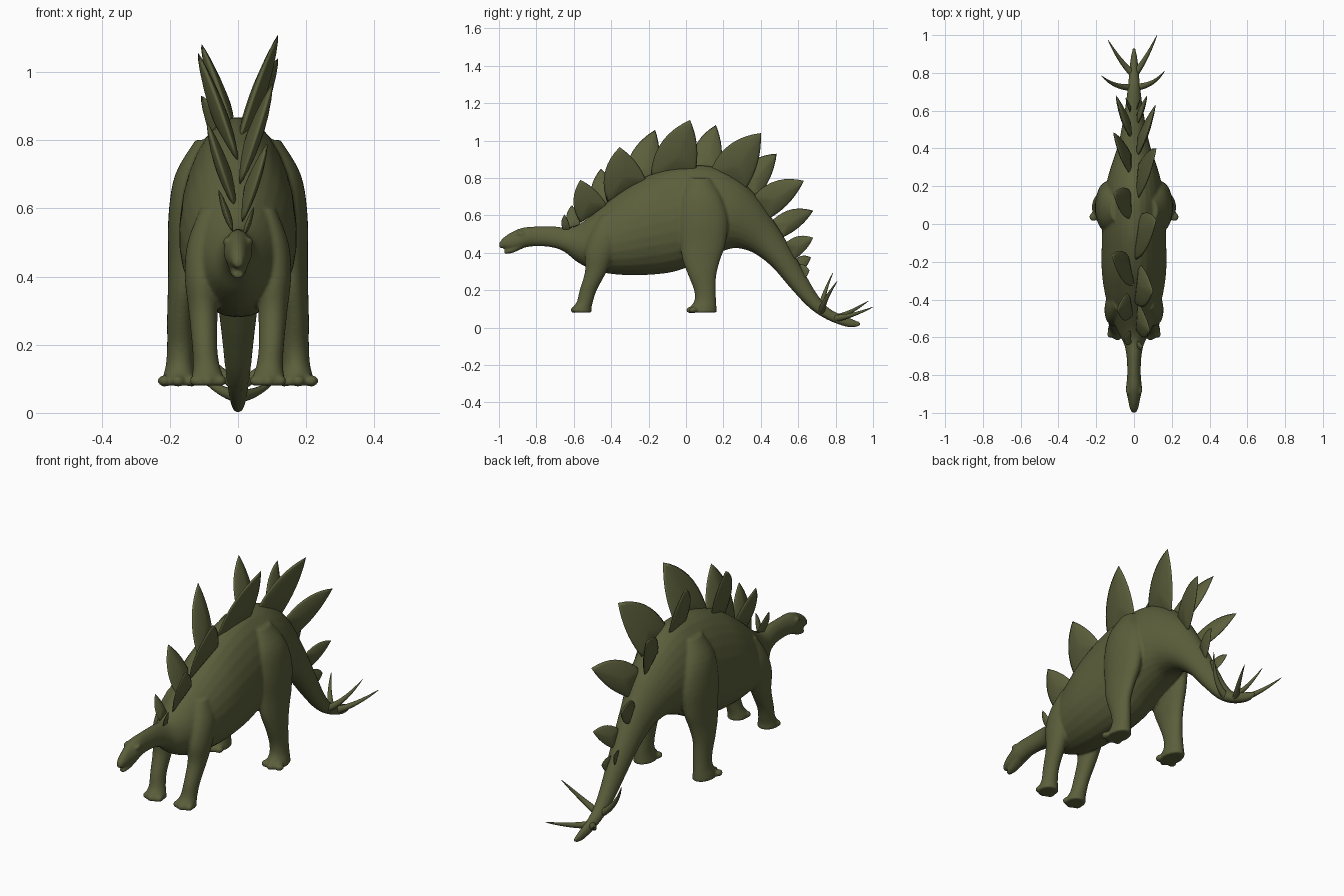
import bpy, bmesh, math
from mathutils import Vector

if "Cube" in bpy.data.objects:
    bpy.data.objects.remove(bpy.data.objects["Cube"])

green = bpy.data.materials.new("olive green")
green.diffuse_color = (0.105, 0.115, 0.044, 1)
green.use_nodes = True
green.node_tree.nodes["Principled BSDF"].inputs["Base Color"].default_value = green.diffuse_color


def spline(rows, sub):
    """Catmull-Rom resampling of rows of numbers."""
    out = []
    for i in range(len(rows) - 1):
        a, b, c, d = rows[max(i - 1, 0)], rows[i], rows[i + 1], rows[min(i + 2, len(rows) - 1)]
        for k in range(sub):
            t = k / sub
            out.append([0.5 * (2 * q + (r - p) * t + (2 * p - 5 * q + 4 * r - s) * t * t
                               + (3 * q - p - 3 * r + s) * t ** 3)
                        for p, q, r, s in zip(a, b, c, d)])
    out.append(list(rows[-1]))
    return out


def loft(bm, rings):
    """Skin closed rings of points and close both ends."""
    vs = [[bm.verts.new(p) for p in r] for r in rings]
    n = len(vs[0])
    for a, b in zip(vs, vs[1:]):
        for i in range(n):
            bm.faces.new((a[i], a[(i + 1) % n], b[(i + 1) % n], b[i]))
    bm.faces.new(vs[0][::-1])
    bm.faces.new(vs[-1])


def ball(bm, pos, size):
    new = bmesh.ops.create_uvsphere(bm, u_segments=16, v_segments=10, radius=1)["verts"]
    for v in new:
        v.co = Vector(pos) + Vector([c * s for c, s in zip(v.co, size)])


def finish(bm, name):
    bmesh.ops.recalc_face_normals(bm, faces=bm.faces)
    for f in bm.faces:
        f.smooth = True
    me = bpy.data.meshes.new(name)
    bm.to_mesh(me)
    bm.free()
    me.materials.append(green)
    ob = bpy.data.objects.new(name, me)
    bpy.context.collection.objects.link(ob)
    return ob


ANG = [2 * math.pi * i / 28 for i in range(28)]
bm = bmesh.new()

# Trunk from snout to tail: top y, top z, bottom y, bottom z, half width
trunk = [
    (-1.0, .452, -.998, .425, .012), (-.975, .482, -.968, .424, .023),
    (-.93, .512, -.935, .415, .031), (-.87, .535, -.875, .425, .042),
    (-.80, .54, -.81, .435, .036), (-.70, .54, -.72, .43, .038),
    (-.62, .535, -.65, .405, .052), (-.56, .56, -.58, .35, .085),
    (-.47, .63, -.49, .305, .122), (-.37, .71, -.38, .285, .152),
    (-.25, .79, -.25, .28, .17), (-.1, .85, -.1, .292, .17),
    (.03, .868, 0, .32, .165), (.16, .856, .1, .37, .158),
    (.28, .795, .2, .41, .14), (.38, .70, .27, .425, .115),
    (.47, .57, .36, .40, .085), (.55, .44, .46, .325, .066),
    (.63, .30, .56, .21, .05), (.70, .18, .66, .105, .038),
    (.77, .10, .76, .04, .029), (.88, .05, .87, .002, .018),
    (.935, .028, .93, .008, .006)]
rings = []
for ty, tz, by, bz, w in spline(trunk, 5):
    top, bot = Vector((0, ty, tz)), Vector((0, by, bz))
    mid, half = (top + bot) / 2, (top - bot) / 2
    rings.append([mid + half * math.cos(a)
                  + Vector((w * math.sin(a) * (1 - .12 * math.cos(a)), 0, 0)) for a in ANG])
loft(bm, rings)

# Lower jaw
jaw = [(-.972, .404, .010, .012), (-.955, .407, .013, .019),
       (-.92, .418, .016, .026), (-.87, .445, .02, .032)]
loft(bm, [[(w * math.sin(a), y, z + h * math.cos(a)) for a in ANG]
          for y, z, h, w in spline(jaw, 4)])

# Legs: z, centre y, half length, centre x, half width
front_leg = [(.08, -.558, .054, .088, .05), (.105, -.556, .051, .089, .047),
             (.14, -.540, .043, .093, .039), (.2, -.523, .046, .098, .037),
             (.3, -.482, .058, .102, .043), (.4, -.46, .08, .104, .052),
             (.5, -.43, .08, .098, .05), (.6, -.41, .045, .08, .03)]
rear_leg = [(.08, .087, .077, .172, .052), (.11, .093, .07, .172, .047),
            (.145, .103, .058, .17, .041), (.2, .101, .058, .168, .04),
            (.28, .087, .075, .167, .041), (.36, .082, .1, .159, .047),
            (.45, .09, .122, .149, .056), (.58, .09, .135, .138, .066),
            (.7, .08, .11, .122, .062), (.8, .07, .06, .085, .04)]
for side in (-1, 1):
    for leg in (front_leg, rear_leg):
        loft(bm, [[(side * (x + hx * math.cos(a)), y + hy * math.sin(a), z) for a in ANG]
                  for z, y, hy, x, hx in spline(leg, 4)])
    # Toes
    for dx, dy in ((-.036, .014), (0, 0), (.036, .014)):
        ball(bm, (side * (.088 + dx), -.597 + dy, .094), (.019, .021, .016))
        ball(bm, (side * (.176 + dx * 1.1), .024 + dy, .094), (.021, .024, .017))
    # Brow and eye
    ball(bm, (side * .034, -.88, .503), (.011, .022, .012))
body = finish(bm, "body")
rm = body.modifiers.new("fuse", "REMESH")
rm.mode = "VOXEL"
rm.voxel_size = .0065
rm.use_smooth_shade = True
sm = body.modifiers.new("soften", "SMOOTH")
sm.factor, sm.iterations = .5, 6


# Back plates, alternating right and left: front base, tip, rear base (y, z)
plates = [
    (-.655, .52, -.65, .605, -.62, .52), (-.63, .53, -.61, .655, -.565, .55),
    (-.565, .56, -.565, .79, -.42, .65), (-.485, .60, -.455, .85, -.36, .68),
    (-.42, .67, -.355, .965, -.21, .78), (-.325, .74, -.165, 1.057, -.16, .80),
    (-.19, .79, .022, 1.11, .05, .83), (.03, .83, .16, 1.083, .18, .82),
    (.12, .81, .40, 1.04, .32, .74), (.26, .77, .485, .93, .37, .68),
    (.35, .69, .63, .785, .44, .58), (.45, .56, .68, .625, .51, .48),
    (.53, .45, .68, .48, .57, .36), (.59, .37, .668, .375, .615, .30),
    (.605, .34, .66, .305, .635, .265)]


def edge(p, q, bulge, n=9):
    """Curved edge from p to q, bulging to the left of the direction."""
    d = q - p
    ctrl = (p + q) / 2 + Vector((-d.y, d.x)) * bulge * 2
    return [p * (1 - t) ** 2 + ctrl * 2 * t * (1 - t) + q * t * t
            for t in (i / n for i in range(n))]


for i, (ay, az, ty, tz, by, bz) in enumerate(plates):
    side = 1 if i % 2 == 0 else -1
    a, tip, b = Vector((ay, az)), Vector((ty, tz)), Vector((by, bz))
    base = (a + b) / 2
    up = tip - base
    h = up.length
    outline = edge(a, tip, .16) + edge(tip, b, .08) + edge(b, a, 0, 5)
    cen = base + up * .35
    thick = min(.024, .1 * h)

    def place(p, off):
        u = (p - base).dot(up) / (h * h)
        return Vector((side * (.018 + min(.34 * h, .1) * u) + off, p.x, p.y))

    rows = []
    for r, off in ((.12, -1), (.4, -.85), (.7, -.55), (.9, -.25), (1, 0),
                   (.9, .25), (.7, .55), (.4, .85), (.12, 1)):
        rows.append([place(cen + (p - cen) * r, off * thick) for p in outline])
    bm = bmesh.new()
    loft(bm, rows)
    finish(bm, "back_plate_%02d" % (i + 1))

# Tail spikes: base, bend, tip
spikes = [((0, .725, .08), (.10, .725, .13), (.162, .81, .25)),
          ((0, .725, .08), (-.10, .715, .14), (-.172, .785, .292)),
          ((0, .79, .05), (.06, .86, .05), (.122, 1.0, .11)),
          ((0, .79, .05), (-.07, .85, .06), (-.138, .975, .142))]
for i, pts in enumerate(spikes):
    p, c, q = map(Vector, pts)
    rings = []
    for k in range(15):
        t = k / 14
        pos = p * (1 - t) ** 2 + c * 2 * t * (1 - t) + q * t * t
        tan = ((c - p) * (1 - t) + (q - c) * t).normalized()
        u = tan.cross(Vector((0, 0, 1))).normalized()
        v = tan.cross(u)
        r = .019 * (1 - t) ** .8 + .001
        rings.append([pos + (u * math.cos(a) + v * math.sin(a)) * r for a in ANG[::2]])
    bm = bmesh.new()
    loft(bm, rings)
    finish(bm, "tail_spike_%d" % (i + 1))
